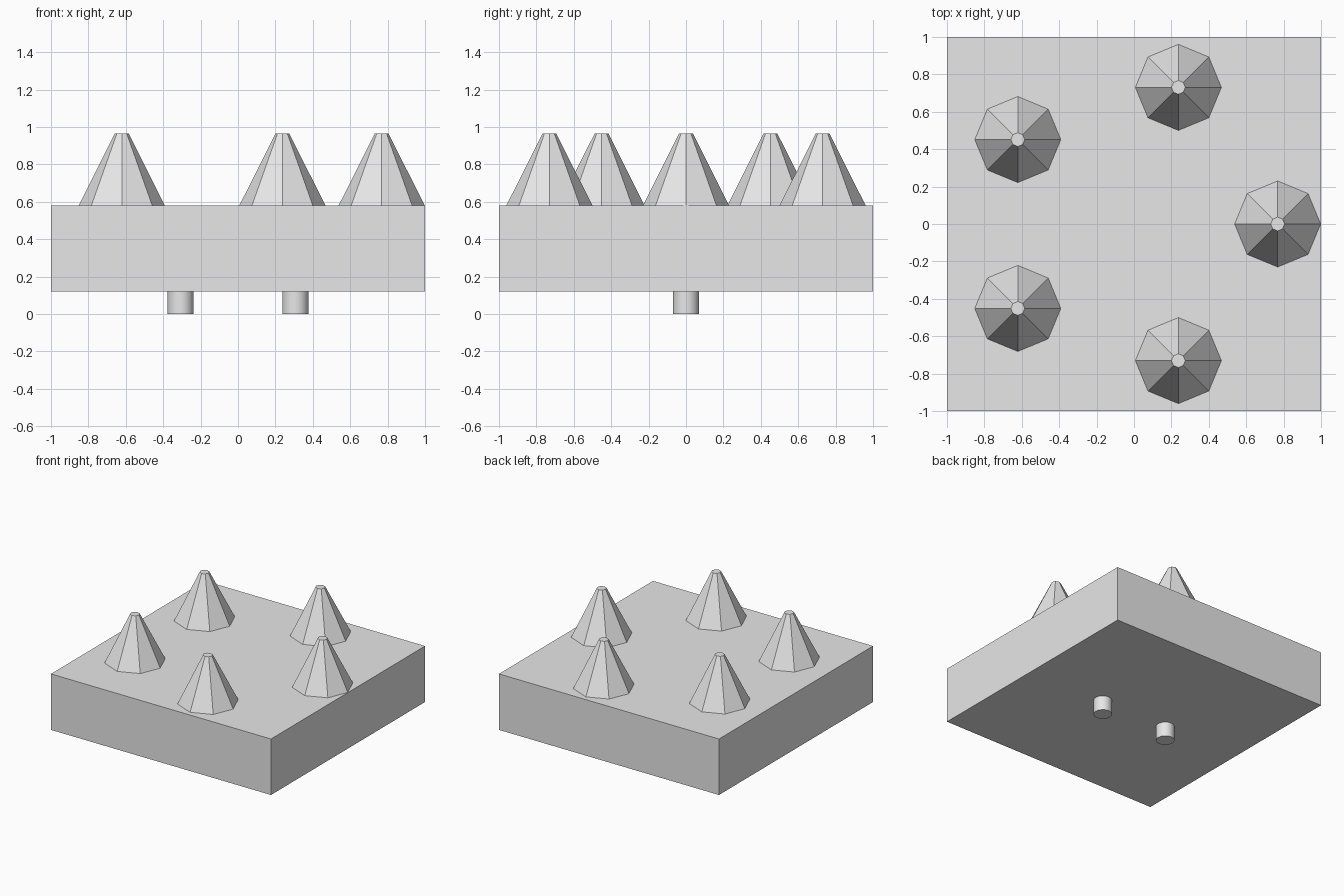
import bpy
import math

if "Cube" in bpy.data.objects:
    bpy.data.objects.remove(bpy.data.objects["Cube"], do_unlink=True)

# Single light grey material
grey = bpy.data.materials.new("light grey")
grey.use_nodes = True
colour = (0.8, 0.8, 0.8, 1)
grey.diffuse_color = colour
grey.node_tree.nodes["Principled BSDF"].inputs["Base Color"].default_value = colour

SLAB_BOTTOM, SLAB_TOP, SPIKE_TOP = 0.12, 0.58, 0.965


def finish(name):
    obj = bpy.context.object
    obj.name = name
    obj.data.materials.append(grey)
    return obj


def frustum(name, sides, r_bottom, r_top, x, y, z0, z1):
    bpy.ops.mesh.primitive_cone_add(
        vertices=sides, radius1=r_bottom, radius2=r_top,
        depth=z1 - z0, location=(x, y, (z0 + z1) / 2))
    return finish(name)


# Square slab
bpy.ops.mesh.primitive_cube_add(size=1, location=(0, 0, (SLAB_BOTTOM + SLAB_TOP) / 2))
slab = finish("slab")
slab.scale = (2, 2, SLAB_TOP - SLAB_BOTTOM)
bpy.ops.object.transform_apply(location=False, rotation=False, scale=True)

# Ring of five blunt eight-sided spikes
for i in range(5):
    a = math.tau * i / 5
    frustum(f"spike_{i + 1}", 8, 0.23, 0.037,
            0.768 * math.cos(a), 0.768 * math.sin(a), SLAB_TOP, SPIKE_TOP)

# Two round pegs underneath
for side, x in (("left", 0.307), ("right", -0.307)):
    frustum(f"{side}_peg", 16, 0.07, 0.07, x, 0, 0, SLAB_BOTTOM)
    bpy.ops.object.shade_smooth_by_angle(angle=math.radians(30))
